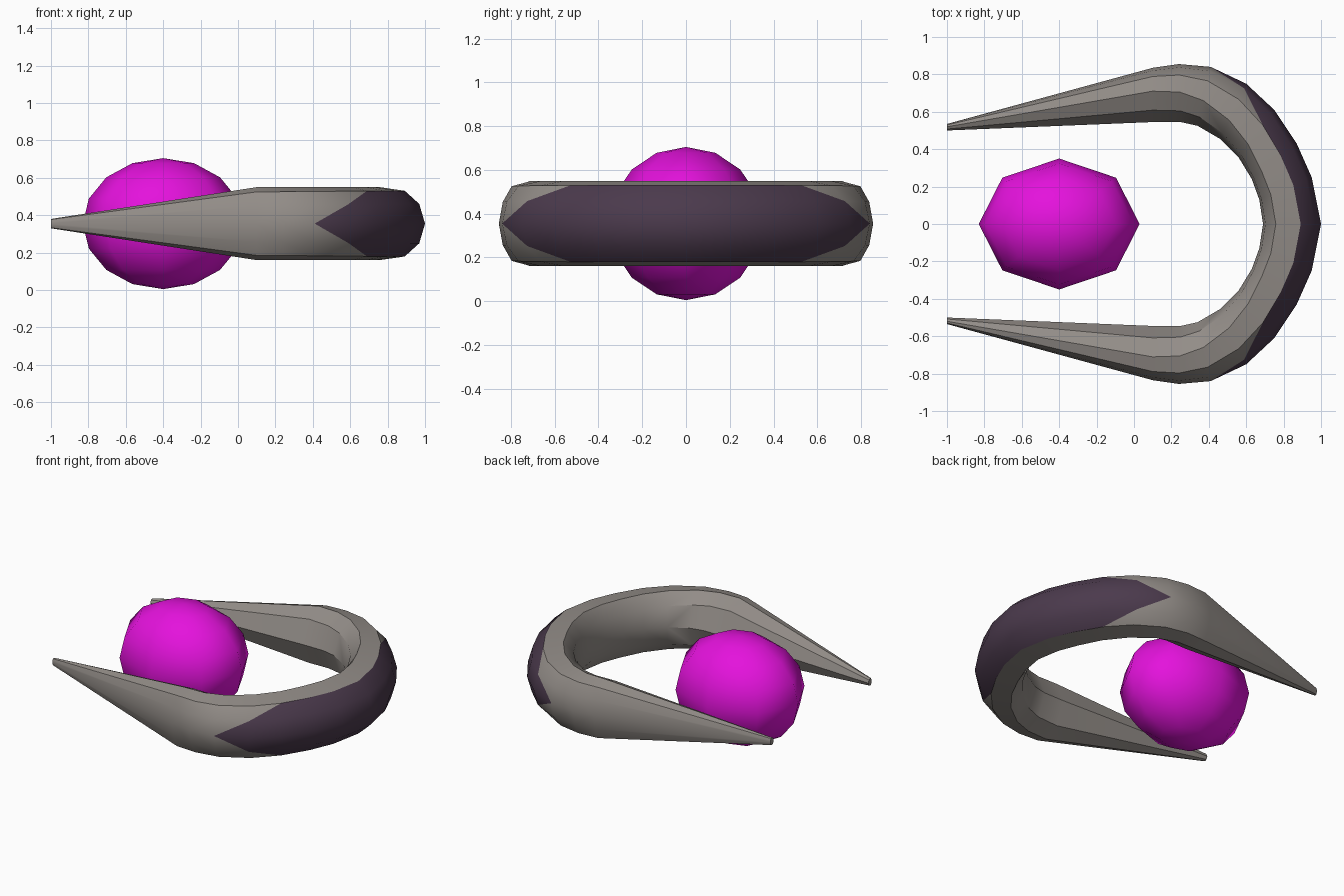
import bpy, bmesh, math

if "Cube" in bpy.data.objects:
    bpy.data.objects.remove(bpy.data.objects["Cube"])

ZC = 0.355


def material(name, rgb):
    m = bpy.data.materials.new(name)
    m.diffuse_color = (*rgb, 1)
    m.use_nodes = True
    m.node_tree.nodes["Principled BSDF"].inputs["Base Color"].default_value = m.diffuse_color
    return m


def smooth(ob, deg):
    bpy.ops.object.select_all(action='DESELECT')
    ob.select_set(True)
    bpy.context.view_layer.objects.active = ob
    bpy.ops.object.shade_smooth_by_angle(angle=math.radians(deg))


grey = material("warm_grey", (0.29, 0.265, 0.245))
dark = material("dark_plum", (0.07, 0.042, 0.073))
magenta = material("magenta", (0.78, 0.006, 0.72))

# Stations along one half: outer xy, inner xy, half height, profile blend
stations = [
    ((-1.0, 0.535), (-1.0, 0.50), 0.025, 0.0),
    ((0.10, 0.835), (0.10, 0.545), 0.195, 0.0),
    ((0.24, 0.855), (0.25, 0.545), 0.195, 0.15),
    ((0.41, 0.84), (0.34, 0.525), 0.195, 0.4),
    ((0.60, 0.75), (0.46, 0.455), 0.195, 0.65),
    ((0.75, 0.61), (0.56, 0.355), 0.195, 0.85),
    ((0.87, 0.43), (0.63, 0.24), 0.195, 1.0),
    ((0.95, 0.25), (0.67, 0.13), 0.195, 1.0),
    ((1.0, 0.0), (0.69, 0.0), 0.195, 1.0),
]
# Upper half cross-sections from outer to inner: (across, up)
prong_profile = [(1, 0), (0.95, 0.5), (0.84, 0.87), (0.57, 1), (0.22, 0.75), (0, 0)]
bow_profile = [(1, 0), (0.9, 0.54), (0.65, 0.9), (0.22, 1), (0.04, 0.6), (0, 0)]


def section(outer, inner, h, t):
    half = [(a[0] + (b[0] - a[0]) * t, a[1] + (b[1] - a[1]) * t)
            for a, b in zip(prong_profile, bow_profile)]
    loop = half + [(u, -w) for u, w in half[-2:0:-1]]
    return [(inner[0] + (outer[0] - inner[0]) * u,
             inner[1] + (outer[1] - inner[1]) * u, ZC + h * w) for u, w in loop]


# Horseshoe body with the dark outer band
bm = bmesh.new()
TIP = 3
for side in (1, -1):
    rings = [[bm.verts.new((x, y * side, z)) for x, y, z in section(*s)] for s in stations]
    n = len(rings[0])
    bm.faces.new(rings[0])
    for i in range(len(rings) - 1):
        a, b = rings[i], rings[i + 1]
        for sgn in (1, -1):
            for j in range(5):
                p, q = (j * sgn) % n, ((j + 1) * sgn) % n
                if j < 2 and i == TIP + j:
                    # band tapers to a point: split this quad
                    bm.faces.new((a[p], b[p], b[q])).material_index = 1
                    bm.faces.new((a[p], b[q], a[q]))
                else:
                    f = bm.faces.new((a[p], b[p], b[q], a[q]))
                    f.material_index = 1 if j < 2 and i > TIP + j else 0
bmesh.ops.remove_doubles(bm, verts=bm.verts, dist=0.0005)
bmesh.ops.recalc_face_normals(bm, faces=bm.faces)
mesh = bpy.data.meshes.new("horseshoe_body")
bm.to_mesh(mesh)
bm.free()
body = bpy.data.objects.new("horseshoe_body", mesh)
bpy.context.collection.objects.link(body)
mesh.materials.append(grey)
mesh.materials.append(dark)
smooth(body, 32)

# Low-poly orb between the prongs
bpy.ops.mesh.primitive_uv_sphere_add(segments=8, ring_count=8, radius=1, location=(-0.4, 0, ZC))
orb = bpy.context.object
orb.name = "orb"
orb.scale = (0.43, 0.35, 0.35)
orb.data.materials.append(magenta)
smooth(orb, 60)
